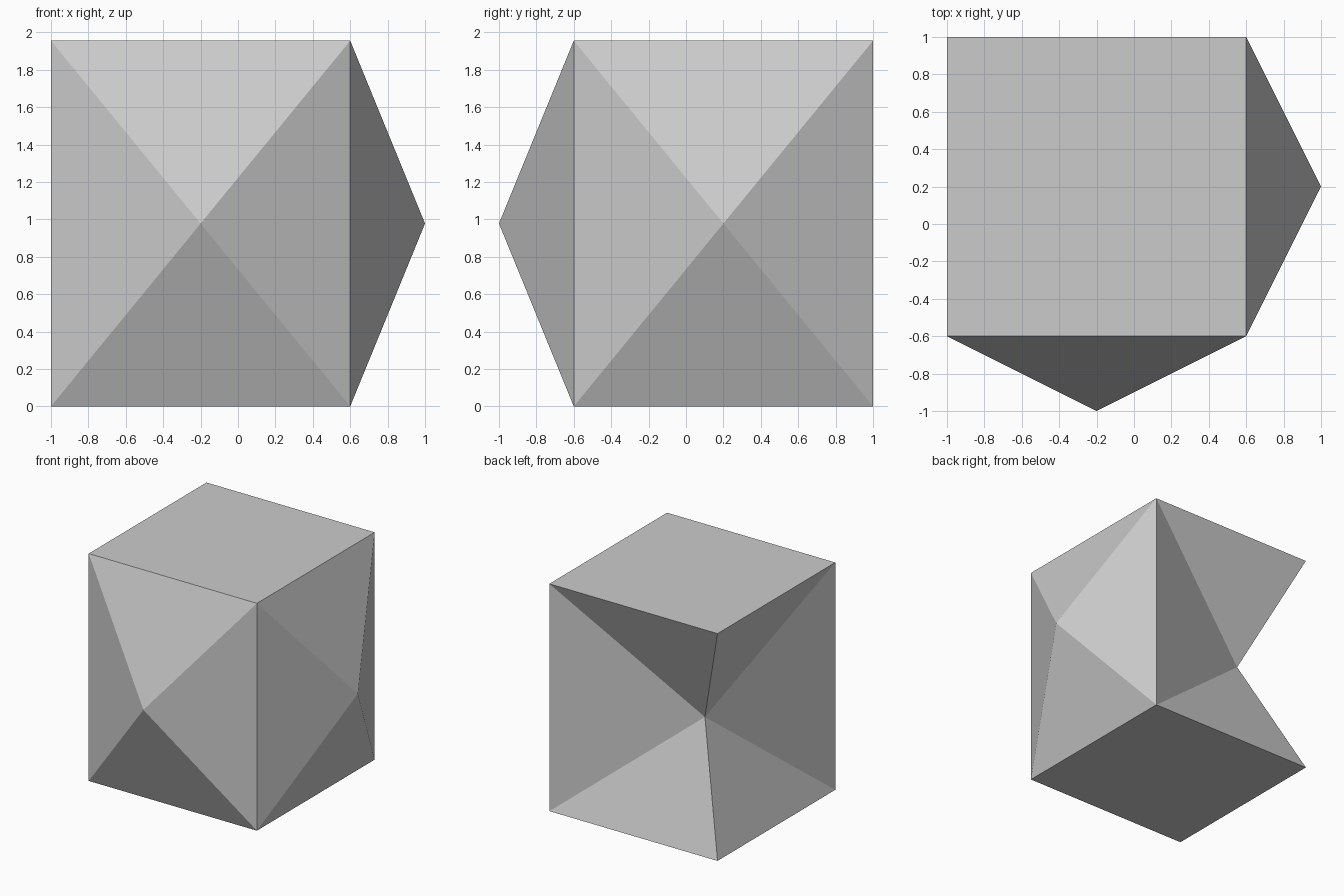
import bpy, bmesh
from mathutils import Matrix, Vector

if "Cube" in bpy.data.objects:
    bpy.data.objects.remove(bpy.data.objects["Cube"])

SIDE, HEIGHT, PEAK = 1.6, 1.955, 0.4

bm = bmesh.new()

# Block body, offset so the peaks complete the 2 unit footprint
bmesh.ops.create_cube(
    bm, size=1,
    matrix=Matrix.Translation((-0.2, 0.2, HEIGHT / 2)) @ Matrix.Diagonal((SIDE, SIDE, HEIGHT, 1)))
bm.normal_update()


def side(direction):
    return next(f for f in bm.faces if f.normal.dot(Vector(direction)) > 0.9)


# Raised pyramids on the front and right
for direction in ((0, -1, 0), (1, 0, 0)):
    poked = bmesh.ops.poke(bm, faces=[side(direction)])
    poked["verts"][0].co += Vector(direction) * PEAK
    bm.normal_update()

# Back and left collapse together into one shared inward point
bmesh.ops.delete(bm, geom=[side((0, 1, 0)), side((-1, 0, 0))], context='FACES')
rim = [e for e in bm.edges if e.is_boundary]
notch = bm.verts.new((-1 + PEAK, 1 - PEAK, HEIGHT / 2))
for edge in rim:
    bm.faces.new((*edge.verts, notch))

bmesh.ops.recalc_face_normals(bm, faces=bm.faces)
mesh = bpy.data.meshes.new("faceted_block")
bm.to_mesh(mesh)
bm.free()
bpy.context.collection.objects.link(bpy.data.objects.new("faceted_block", mesh))
